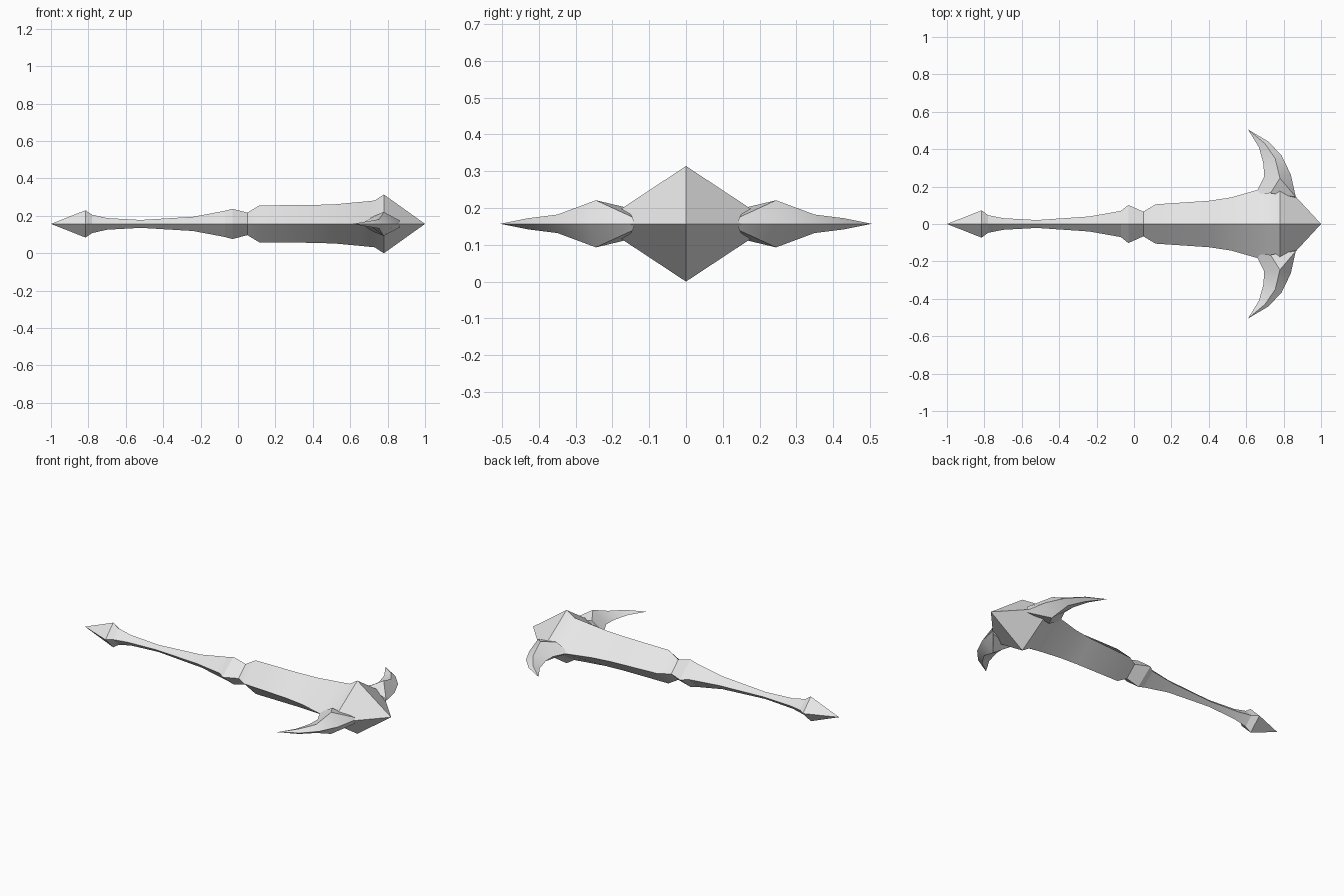
import bpy, bmesh, math

cube = bpy.data.objects.get("Cube")
if cube:
    bpy.data.objects.remove(cube, do_unlink=True)

MID = 0.157  # height of the long axis

grey = bpy.data.materials.new("pale_grey")
grey.use_nodes = True
grey.diffuse_color = (0.8, 0.8, 0.8, 1)
grey.node_tree.nodes["Principled BSDF"].inputs["Base Color"].default_value = grey.diffuse_color


def loft(name, rings, cap=True):
    """Skin a list of equal-length rings; coincident points merge into tips."""
    bm = bmesh.new()
    loops = [[bm.verts.new((x, y, z + MID)) for x, y, z in ring] for ring in rings]
    for a, b in zip(loops, loops[1:]):
        for i in range(len(a)):
            j = (i + 1) % len(a)
            bm.faces.new((a[i], a[j], b[j], b[i]))
    if cap:
        bm.faces.new(loops[0])
        bm.faces.new(loops[-1])
    bmesh.ops.remove_doubles(bm, verts=bm.verts[:], dist=0.0005)
    bmesh.ops.recalc_face_normals(bm, faces=bm.faces[:])
    mesh = bpy.data.meshes.new(name)
    bm.to_mesh(mesh)
    bm.free()
    mesh.materials.append(grey)
    obj = bpy.data.objects.new(name, mesh)
    bpy.context.collection.objects.link(obj)
    bpy.ops.object.select_all(action='DESELECT')
    obj.select_set(True)
    bpy.context.view_layer.objects.active = obj
    bpy.ops.object.shade_smooth_by_angle(angle=math.radians(30))
    return obj


def diamond(x, wide, high):
    return [(x, wide, 0), (x, 0, high), (x, -wide, 0), (x, 0, -high)]


# Shaft: each row is position along x, half width, half height
sections = {
    "pommel": [(-1, 0, 0), (-.815, .073, .073), (-.78, .047, .049)],
    "handle": [(-.78, .047, .049), (-.70, .031, .031), (-.52, .021, .021),
               (-.24, .04, .038), (-.07, .07, .07)],
    "collar": [(-.07, .07, .07), (-.03, .102, .081), (.05, .066, .06)],
    "head": [(.05, .066, .06), (.115, .105, .099), (.40, .124, .101), (.52, .142, .105),
             (.66, .182, .118), (.73, .20, .125), (.78, .238, .157), (1, 0, 0)],
}
for part, rows in sections.items():
    loft(part, [diamond(*row) for row in rows], cap=False)


# Horns: six-sided root with a forward barb, closing to a swept diamond blade
def blade(inner, ridge, outer):
    x, y, z = ridge
    return [(*inner, 0), (x, y, z), (x, y, z), (*outer, 0), (x, y, -z), (x, y, -z)]


tip = (.61, .505)
horn = [
    [(.65, .16, 0), (.73, .165, .045), (.865, .145, .018),
     (.862, .14, 0), (.865, .145, -.018), (.73, .165, -.045)],
    blade((.695, .25), (.78, .245, .064), (.838, .265)),
    blade((.693, .32), (.755, .35, .025), (.79, .365)),
    blade((.668, .41), (.70, .43, .015), (.72, .44)),
    blade(tip, (*tip, 0), tip),
]
for name, side in (("left_horn", 1), ("right_horn", -1)):
    loft(name, [[(x, y * side, z) for x, y, z in ring] for ring in horn])
